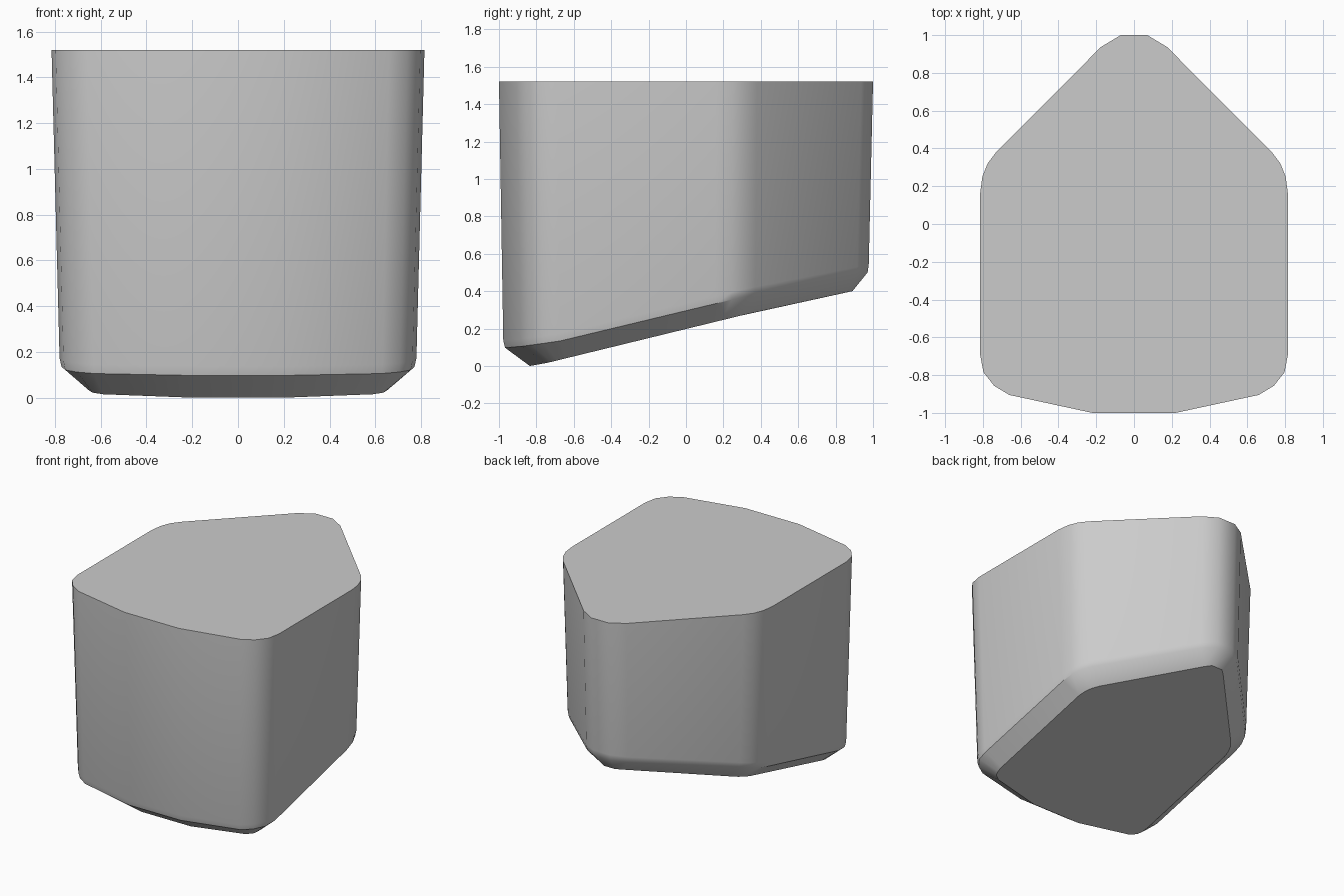
import bpy, bmesh, math

if "Cube" in bpy.data.objects:
    bpy.data.objects.remove(bpy.data.objects["Cube"])

# Right half outlines, running from the rear tip round to the front
TOP = [(.07, 1), (.175, .937), (.73, .38), (.775, .32), (.803, .25), (.815, .16),
       (.815, -.69), (.797, -.785), (.74, -.857), (.66, -.905), (.22, -1)]
FLOOR = [(.045, .89), (.085, .855), (.59, .335), (.625, .29), (.645, .245), (.655, .19),
         (.655, -.64), (.65, -.685), (.635, -.72), (.59, -.752), (.2, -.835)]
FLOOR_Z = [(-.835, 0), (-.74, .017), (.46, .31), (.89, .40)]
RIM_Z = [(-.97, .115), (-.9, .12), (-.68, .15), (.34, .395), (.98, .52)]


def height(table, y):
    """Straight-line interpolation of z along y."""
    if y <= table[0][0]:
        return table[0][1]
    for (y0, z0), (y1, z1) in zip(table, table[1:]):
        if y <= y1:
            return z0 + (z1 - z0) * (y - y0) / (y1 - y0)
    return table[-1][1]


def mirrored(half):
    return half + [(-x, y) for x, y in reversed(half)]


wall = [(x * .957, y * .977) for x, y in TOP]          # slight draft
lip = [(a[0] * .93 + b[0] * .07, a[1] * .93 + b[1] * .07) for a, b in zip(wall, FLOOR)]

# Stacked rings: flat top, wall foot, rounded lip, sloping floor
rings = [
    [(x, y, 1.52) for x, y in mirrored(TOP)],
    [(x, y, height(RIM_Z, y) + .022) for x, y in mirrored(wall)],
    [(x, y, height(RIM_Z, y) - .018) for x, y in mirrored(lip)],
    [(x, y, height(FLOOR_Z, y)) for x, y in mirrored(FLOOR)],
]
bm = bmesh.new()
loops = [[bm.verts.new(p) for p in ring] for ring in rings]
n = len(loops[0])
for a, b in zip(loops, loops[1:]):
    for i in range(n):
        j = (i + 1) % n
        bm.faces.new((a[i], a[j], b[j], b[i]))
bm.faces.new(loops[0])
bm.faces.new(loops[-1])
bmesh.ops.recalc_face_normals(bm, faces=bm.faces)

mesh = bpy.data.meshes.new("keycap_block")
bm.to_mesh(mesh)
bm.free()
block = bpy.data.objects.new("tapered_block", mesh)
bpy.context.collection.objects.link(block)
bpy.context.view_layer.objects.active = block
block.select_set(True)
bpy.ops.object.shade_smooth_by_angle(angle=math.radians(35))
